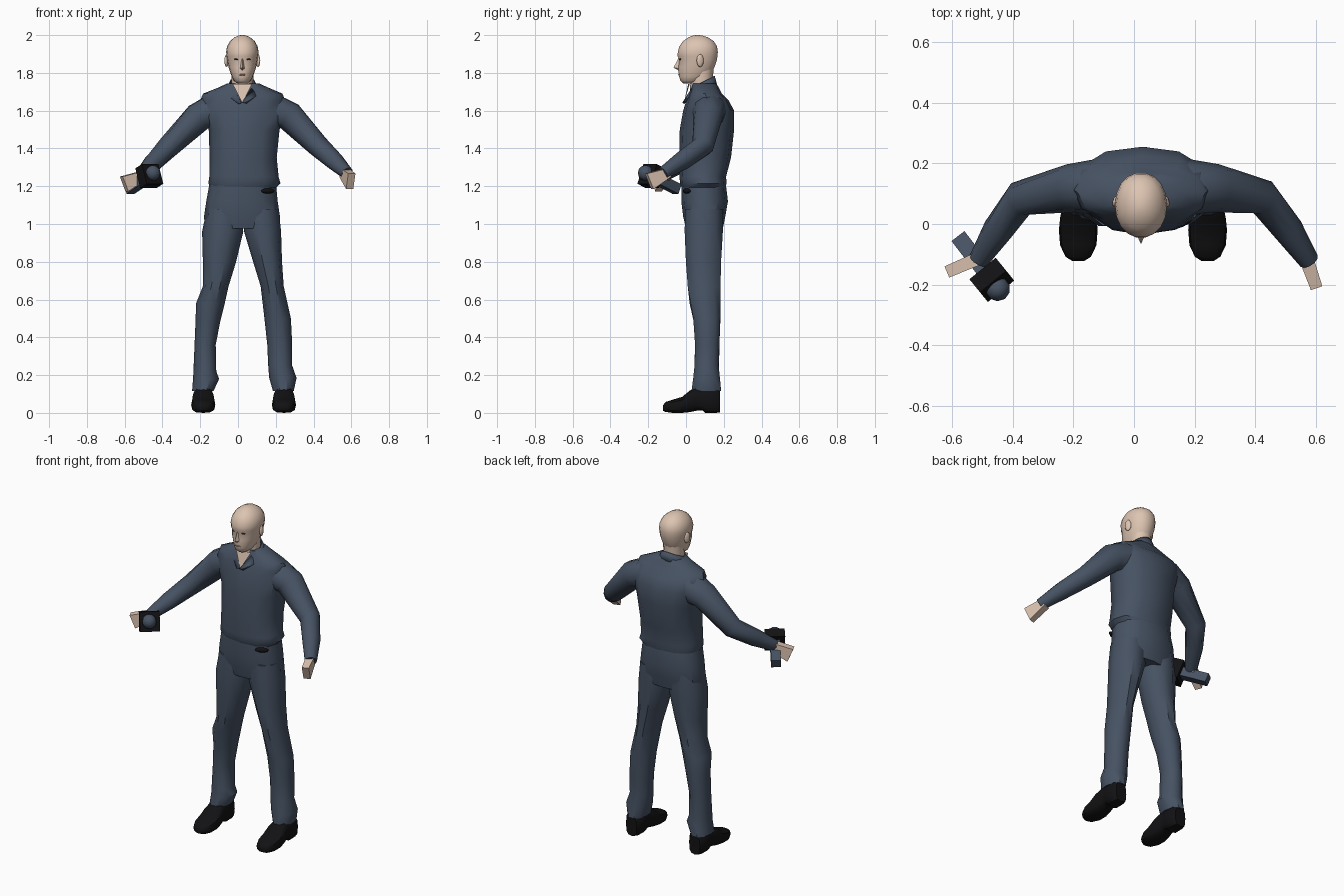
import bpy, bmesh, math
from mathutils import Vector


def material(name, rgb):
    m = bpy.data.materials.new(name)
    m.diffuse_color = (*rgb, 1)
    return m


CLOTH = material("navy cloth", (0.062, 0.085, 0.125))
SKIN = material("skin", (0.72, 0.55, 0.44))
BLACK = material("black leather", (0.006, 0.006, 0.007))
DARK = material("dark brown", (0.05, 0.03, 0.025))
LIP = material("lip", (0.42, 0.26, 0.21))


def finish(name, bm, mat, angle=40):
    bmesh.ops.recalc_face_normals(bm, faces=bm.faces)
    me = bpy.data.meshes.new(name)
    bm.to_mesh(me)
    bm.free()
    me.materials.append(mat)
    ob = bpy.data.objects.new(name, me)
    bpy.context.collection.objects.link(ob)
    bpy.ops.object.select_all(action='DESELECT')
    ob.select_set(True)
    bpy.context.view_layer.objects.active = ob
    if angle:
        bpy.ops.object.shade_smooth_by_angle(angle=math.radians(angle))
    return ob


def loft(name, rings, mat, angle=40):
    bm = bmesh.new()
    vs = [[bm.verts.new(p) for p in r] for r in rings]
    n = len(vs[0])
    for a, b in zip(vs, vs[1:]):
        for i in range(n):
            bm.faces.new((a[i], a[(i + 1) % n], b[(i + 1) % n], b[i]))
    bm.faces.new(vs[0])
    bm.faces.new(vs[-1])
    return finish(name, bm, mat, angle)


def oval(n, e=1.0, phase=0.0):
    """Unit superellipse points."""
    f = lambda c: math.copysign(abs(c) ** e, c) if abs(c) > 1e-6 else 0.0
    return [(f(math.cos(phase + math.tau * i / n)), f(math.sin(phase + math.tau * i / n)))
            for i in range(n)]


def stack(name, levels, mat, n=12, e=0.85, angle=40):
    """Loft of horizontal rings: (z, x left, x right, y front, y back)."""
    rings = [[Vector(((l + r) / 2 + (r - l) / 2 * u, (f + b) / 2 + (b - f) / 2 * v, z))
              for u, v in oval(n, e)] for z, l, r, f, b in levels]
    return loft(name, rings, mat, angle)


def tube(name, pts, mat, n=10, angle=40):
    """Loft along a path: (x, y, z, horizontal radius, vertical radius)."""
    c = [Vector(p[:3]) for p in pts]
    k = math.sqrt(2) if n == 4 else 1
    shape = oval(n, 1, math.pi / 4 if n == 4 else 0)
    rings = []
    for i, p in enumerate(pts):
        t = (c[min(i + 1, len(c) - 1)] - c[max(i - 1, 0)]).normalized()
        u = t.cross(Vector((0, 0, 1))).normalized()
        v = u.cross(t)
        rings.append([c[i] + u * a * p[3] * k + v * b * p[4] * k for a, b in shape])
    return loft(name, rings, mat, angle)


def ball(name, loc, size, mat, turn=0, seg=10):
    bm = bmesh.new()
    bmesh.ops.create_uvsphere(bm, u_segments=seg, v_segments=6, radius=1)
    ob = finish(name, bm, mat)
    ob.location, ob.scale, ob.rotation_euler = loc, size, (0, 0, turn)
    return ob


# shirt and pelvis
stack("shirt", [
    (1.19, -.145, .20, -.022, .205), (1.215, -.157, .225, -.032, .215),
    (1.25, -.152, .215, -.034, .212), (1.35, -.15, .205, -.036, .238),
    (1.5, -.155, .22, -.033, .255), (1.6, -.19, .245, -.015, .255),
    (1.655, -.20, .25, .002, .225), (1.69, -.185, .235, .015, .19),
    (1.72, -.11, .165, .025, .175), (1.745, -.055, .11, .03, .16)], CLOTH)
stack("trouser_hips", [
    (1.22, -.15, .2, -.025, .21), (1.12, -.168, .21, -.025, .222),
    (1.04, -.18, .222, -.015, .208), (.975, -.175, .22, 0, .195)], CLOTH)

# trouser legs
stack("right_trouser_leg", [
    (1.08, -.165, .02, -.01, .2), (.96, -.19, .028, -.012, .2),
    (.8, -.186, -.01, -.005, .19), (.67, -.186, -.05, .005, .187),
    (.58, -.222, -.07, .015, .187), (.48, -.225, -.095, .038, .185),
    (.36, -.23, -.118, .045, .18), (.22, -.236, -.115, .04, .178),
    (.18, -.238, -.1, .035, .183), (.115, -.243, -.13, .025, .19)], CLOTH, 10, 0.95)
stack("left_trouser_leg", [
    (1.08, .03, .215, -.01, .2), (.96, .032, .228, -.012, .2),
    (.8, .08, .233, -.005, .19), (.67, .12, .242, .005, .187),
    (.5, .14, .28, .035, .185), (.36, .155, .287, .045, .18),
    (.25, .16, .287, .042, .176), (.185, .165, .31, .035, .183),
    (.115, .185, .295, .025, .19)], CLOTH, 10, 0.95)

# shoes: rings along y as (y, half width, bottom, top)
for name, cx in (("right_shoe", -.184), ("left_shoe", .243)):
    prof = [(-.122, .02, .012, .04), (-.108, .042, .005, .058), (-.07, .06, 0, .07),
            (-.02, .064, 0, .085), (.02, .06, .004, .118), (.06, .052, .012, .14),
            (.09, .05, .012, .14), (.1, .052, 0, .14), (.16, .05, 0, .14), (.18, .036, .003, .12)]
    loft(name, [[Vector((cx + w * a, y, (lo + hi) / 2 + (hi - lo) / 2 * b))
                 for a, b in oval(12, 0.7)] for y, w, lo, hi in prof], BLACK)

# sleeves
tube("left_sleeve", [(.08, .125, 1.61, .1, .09), (.18, .122, 1.60, .092, .097),
                     (.27, .118, 1.572, .08, .08), (.425, .088, 1.412, .06, .058),
                     (.51, -.02, 1.335, .05, .05), (.578, -.122, 1.268, .034, .034)], CLOTH)
tube("right_sleeve", [(-.03, .125, 1.61, .1, .09), (-.125, .122, 1.60, .092, .097),
                      (-.21, .118, 1.565, .08, .08), (-.375, .083, 1.402, .06, .058),
                      (-.45, -.02, 1.325, .05, .05), (-.512, -.118, 1.258, .034, .034)], CLOTH)

# blocky hands
tube("left_hand", [(.562, -.095, 1.272, .024, .024), (.597, -.195, 1.226, .02, .045)],
     SKIN, 4, 0)
tube("right_hand", [(-.505, -.11, 1.256, .022, .025), (-.603, -.152, 1.212, .02, .042)],
     SKIN, 4, 0)

# torch held in the right hand
tube("torch_handle", [(-.575, -.048, 1.185, .027, .027), (-.475, -.178, 1.252, .027, .027)],
     CLOTH, 4, 0)
tube("torch_head", [(-.487, -.163, 1.243, .056, .056), (-.452, -.206, 1.265, .056, .056)],
     BLACK, 4, 0)
ball("torch_lens", (-.45, -.214, 1.27), (.041, .041, .041), CLOTH)

# belt item at the left hip
ball("belt_item", (.157, .004, 1.175), (.04, .014, .014), BLACK, .45)

# neck and head
CX = .023
stack("neck", [(1.62, CX - .05, CX + .05, .02, .14), (1.7, CX - .056, CX + .056, .02, .14),
               (1.77, CX - .058, CX + .058, .025, .142), (1.83, CX - .06, CX + .06, .03, .147)],
      SKIN, 12, 1)
stack("head", [(z, CX - w, CX + w, f, b) for z, w, f, b in (
    (1.745, .026, -.015, .05), (1.758, .044, -.031, .09), (1.78, .056, -.037, .12),
    (1.8, .063, -.04, .138), (1.83, .073, -.041, .152), (1.868, .08, -.037, .165),
    (1.888, .083, -.046, .168), (1.91, .086, -.045, .17), (1.94, .081, -.037, .166),
    (1.968, .066, -.017, .148), (1.988, .042, .012, .118), (1.997, .022, .035, .09),
    (2.0, .008, .052, .07))], SKIN, 18, 0.95, 60)

# nose wedge
bm = bmesh.new()
for p in ((0, -.036, 1.886), (-.015, -.034, 1.823), (.015, -.034, 1.823),
          (0, -.066, 1.828), (0, -.038, 1.812), (0, -.02, 1.85)):
    bm.verts.new((CX + p[0], p[1], p[2]))
bmesh.ops.convex_hull(bm, input=bm.verts)
finish("nose", bm, SKIN)

# ears, eyes and mouth
for side, s in (("right", -1), ("left", 1)):
    ball(side + "_ear", (CX + s * .083, .075, 1.865), (.011, .02, .034), SKIN, s * .35)
    ball(side + "_eye", (CX + s * .033, -.03, 1.872), (.013, .004, .004), DARK, s * .3, 8)
ball("mouth", (CX, -.037, 1.79), (.02, .005, .004), LIP, 0, 8)

# skin showing in the open neck
bm = bmesh.new()
bm.faces.new([bm.verts.new(p) for p in ((CX - .052, .02, 1.742), (CX, -.012, 1.64),
                                        (CX + .052, .02, 1.742), (CX, .012, 1.742))])
finish("open_neck", bm, SKIN, 0)

# collar: flared strip round the neck, ending in the V
bm = bmesh.new()
strip = []
for i in range(-6, 7):
    a = math.radians(22 * i)
    k = abs(i) / 6
    z = 1.785 - .06 * k ** 1.5
    s, c = math.sin(a), math.cos(a)
    strip.append(((CX + .068 * s, .085 + .067 * c, z),
                  (CX + (.084 + .012 * k) * s, .085 + (.08 + .016 * k) * c, z - .05)))
for s, where in ((-1, 0), (1, len(strip))):
    strip.insert(where, ((CX + s * .004, -.016, 1.643), (CX + s * .022, -.014, 1.638)))
pairs = [(bm.verts.new(t), bm.verts.new(b)) for t, b in strip]
for (a, b), (c, d) in zip(pairs, pairs[1:]):
    bm.faces.new((a, b, d, c))
collar = finish("collar", bm, CLOTH)
mod = collar.modifiers.new("thickness", 'SOLIDIFY')
mod.thickness = .006
